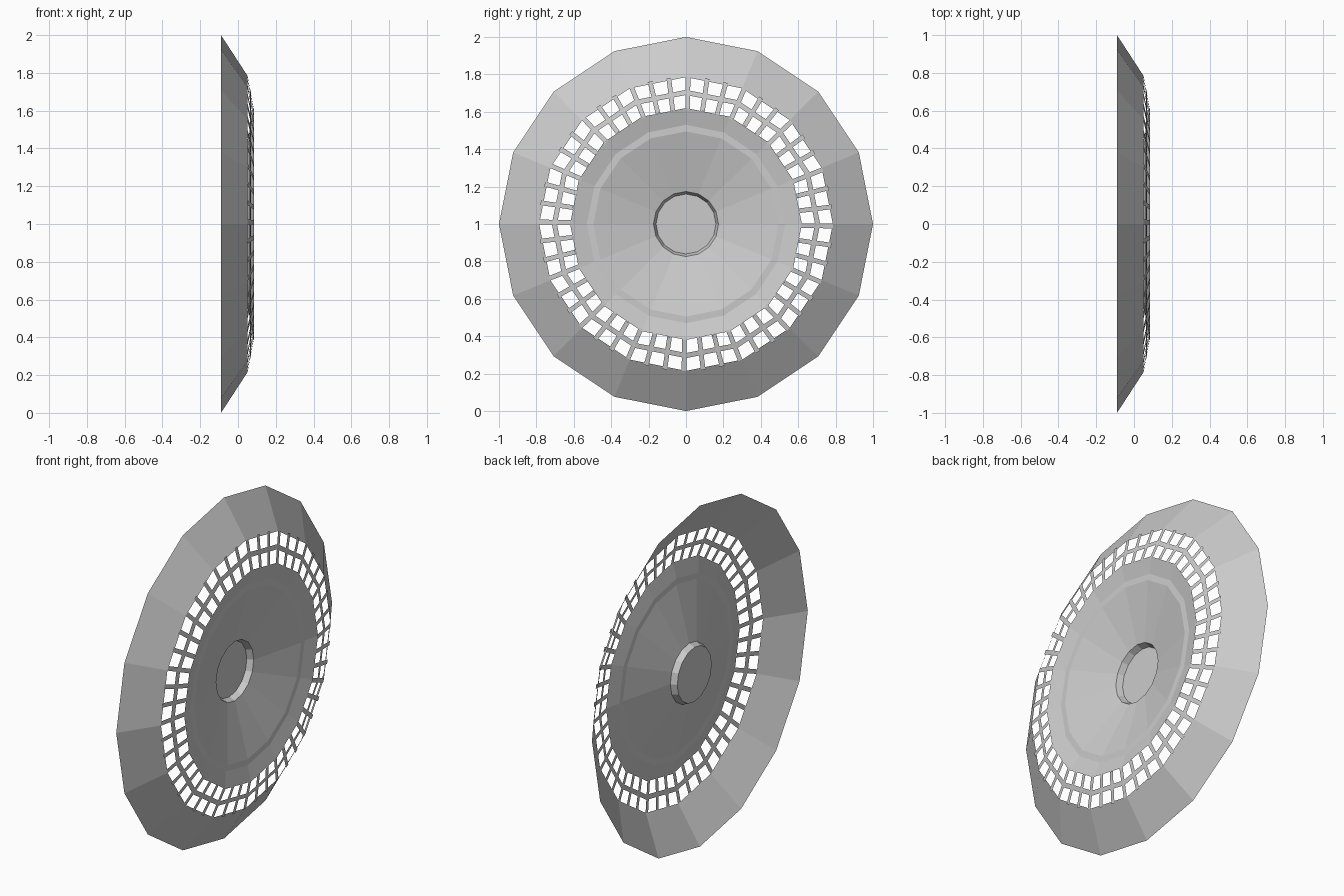
import bpy, bmesh
from math import sin, cos, pi, radians

if "Cube" in bpy.data.objects:
    bpy.data.objects.remove(bpy.data.objects["Cube"])

SIDES = 16


def make_object(name, bm):
    mesh = bpy.data.meshes.new(name)
    bm.to_mesh(mesh)
    bm.free()
    ob = bpy.data.objects.new(name, mesh)
    ob.location = (0, 0, 1)
    bpy.context.collection.objects.link(ob)
    return ob


def lathe(name, profile, cap=False):
    """Revolve (radius, x) points about the x axis; optionally cap the last loop."""
    bm = bmesh.new()
    loops = []
    for r, x in profile:
        loops.append([bm.verts.new((x, r * sin(2 * pi * i / SIDES), r * cos(2 * pi * i / SIDES)))
                      for i in range(SIDES)])
    for a, b in zip(loops, loops[1:]):
        for i in range(SIDES):
            j = (i + 1) % SIDES
            bm.faces.new((a[i], b[i], b[j], a[j]))
    if cap:
        bm.faces.new(loops[-1][::-1])
    bm.normal_update()
    return make_object(name, bm)


# sloping outer rim
lathe("outer_rim", [(1.0, -0.09), (0.785, 0.05)])

# thin band running through the middle of the vent
lathe("vent_band", [(0.717, 0.064), (0.69, 0.07)])

# dished centre with a shallow step and a recessed hub
lathe("centre_dish", [(0.62, 0.085), (0.53, 0.062), (0.495, 0.063),
                      (0.174, -0.02), (0.16, -0.055)], cap=True)

# flat radial bars bridging the vent
bm = bmesh.new()
w = 0.0125
for k in range(48):
    a = radians(0.8) + 2 * pi * k / 48
    s, c = sin(a), cos(a)
    vs = []
    for r, x, t in ((0.785, 0.051, -w), (0.61, 0.084, -w), (0.61, 0.084, w), (0.785, 0.051, w)):
        vs.append(bm.verts.new((x, r * s + t * c, r * c - t * s)))
    bm.faces.new(vs)
bm.normal_update()
make_object("vent_bars", bm)
